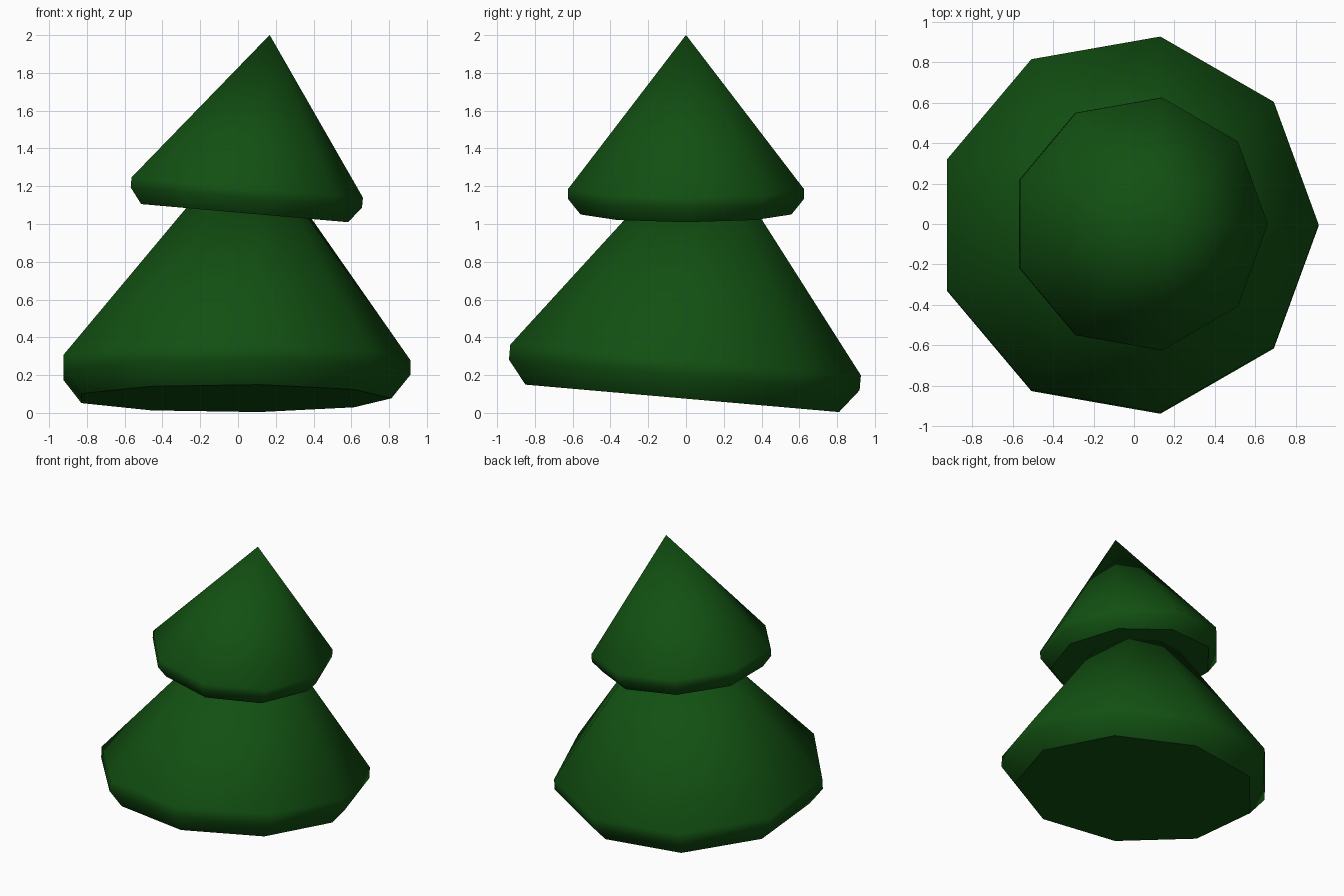
import bpy, bmesh
from math import radians, cos, sin, tau

cube = bpy.data.objects.get("Cube")
if cube:
    bpy.data.objects.remove(cube, do_unlink=True)

SIDES = 9
# Rim profile of a tier: (radius, height), from the underside up
RIM = [(0.846, 0.0), (0.946, 0.124), (0.946, 0.204)]
APEX = (0.1, 0, 1.42)

green = bpy.data.materials.new("dark green")
green.use_nodes = True
colour = (0.006, 0.08, 0.006, 1)
green.diffuse_color = colour
green.node_tree.nodes["Principled BSDF"].inputs["Base Color"].default_value = colour


def foliage_tier(name, location, tilt, scale):
    """A nine-sided cone with a bevelled rim and an off-centre tip."""
    bm = bmesh.new()
    rings = [[bm.verts.new((r * cos(tau * i / SIDES), r * sin(tau * i / SIDES), h))
              for i in range(SIDES)] for r, h in RIM]
    tip = bm.verts.new(APEX)
    bm.faces.new(rings[0][::-1])
    for i in range(SIDES):
        j = (i + 1) % SIDES
        for low, high in zip(rings, rings[1:]):
            bm.faces.new((low[i], low[j], high[j], high[i]))
        bm.faces.new((rings[-1][i], rings[-1][j], tip))
    bmesh.ops.recalc_face_normals(bm, faces=bm.faces)
    mesh = bpy.data.meshes.new(name)
    bm.to_mesh(mesh)
    bm.free()
    mesh.materials.append(green)

    obj = bpy.data.objects.new(name, mesh)
    bpy.context.collection.objects.link(obj)
    obj.location = location
    obj.rotation_euler = [radians(a) for a in tilt]
    obj.scale = (scale, scale, scale)

    # Soft sides, crisp underside edge
    bpy.ops.object.select_all(action="DESELECT")
    obj.select_set(True)
    bpy.context.view_layer.objects.active = obj
    bpy.ops.object.shade_smooth_by_angle(angle=radians(45))
    return obj


foliage_tier("lower_foliage", (-0.034, -0.02, 0.077), (-5, 0, 0), 1.0)
foliage_tier("upper_foliage", (0.018, 0, 1.059), (0, 5, 0), 0.67)
